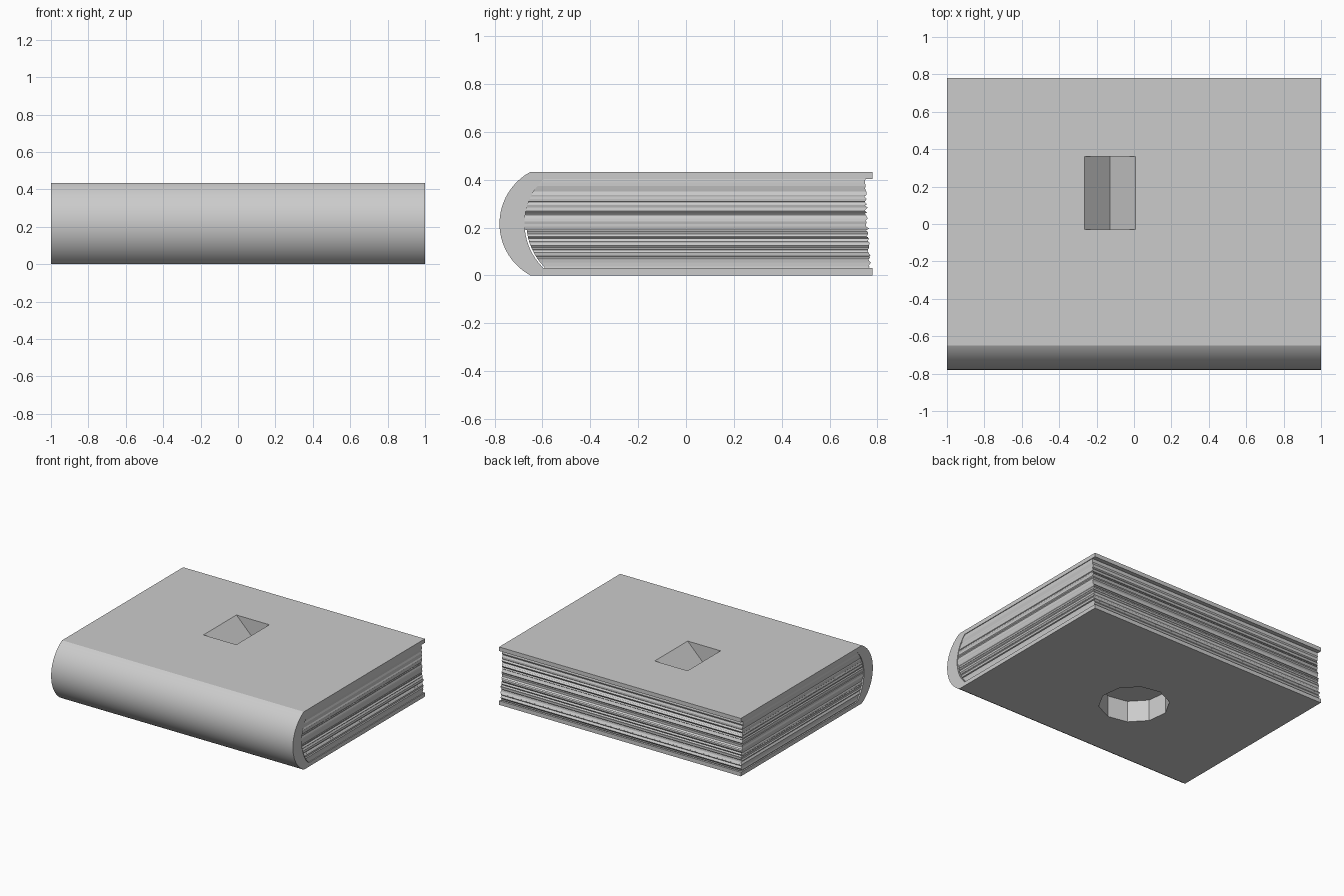
import bpy, bmesh, math, random
from mathutils import Vector

random.seed(4)
H = 0.433                 # total thickness
T = 0.03                  # cover board thickness
BACK = 0.78               # fore edge of the boards

cube = bpy.data.objects.get("Cube")
if cube:
    bpy.data.objects.remove(cube, do_unlink=True)

grey = bpy.data.materials.new("light_grey")
grey.use_nodes = True
grey.diffuse_color = (0.6, 0.6, 0.6, 1)
grey.node_tree.nodes["Principled BSDF"].inputs["Base Color"].default_value = (0.6, 0.6, 0.6, 1)


def finish(name, bm):
    bmesh.ops.recalc_face_normals(bm, faces=bm.faces)
    mesh = bpy.data.meshes.new(name)
    bm.to_mesh(mesh)
    bm.free()
    mesh.materials.append(grey)
    obj = bpy.data.objects.new(name, mesh)
    bpy.context.collection.objects.link(obj)
    return obj


def prism(name, points, offset):
    """Extrude a closed outline along the given vector."""
    bm = bmesh.new()
    face = bm.faces.new([bm.verts.new(p) for p in points])
    ext = bmesh.ops.extrude_face_region(bm, geom=[face])
    moved = [v for v in ext["geom"] if isinstance(v, bmesh.types.BMVert)]
    bmesh.ops.translate(bm, vec=Vector(offset), verts=moved)
    return finish(name, bm)


def bow(y_end, z_low, z_high, sagitta, z):
    """y of a circular arc bulging towards the front."""
    half = (z_high - z_low) / 2
    radius = (half ** 2 + sagitta ** 2) / (2 * sagitta)
    dz = z - (z_low + z_high) / 2
    return y_end + radius - sagitta - math.sqrt(radius ** 2 - dz ** 2)


def outer(z):
    return bow(-0.65, 0, H, 0.13, z)


def inner(z):
    return bow(-0.595, T, H - T, 0.08, min(max(z, T), H - T))


def arc_points(fn, low, high, n=24):
    zs = [(low + high) / 2 - (high - low) / 2 * math.cos(math.pi * i / n) for i in range(n + 1)]
    return [(-1, fn(z), z) for z in zs]


# Cover: two boards joined by the rounded spine
outline = arc_points(outer, 0, H)
outline += [(-1, BACK, H), (-1, BACK, H - T)]
outline += arc_points(inner, T, H - T)[::-1]
outline += [(-1, BACK, T), (-1, BACK, 0)]
cover = prism("cover", outline, (2, 0, 0))

# Page block: stacked rings with ragged edges
levels = [T - 0.01]
while levels[-1] < H - T:
    levels.append(levels[-1] + random.choice((0.003, 0.006, 0.01, 0.014)))
levels[-1] = H - T + 0.01
bm = bmesh.new()
previous = None
for z in levels:
    # the lower pages stand slightly clear of the spine
    front = inner(z) + (0.008 if z < 0.19 else -0.006)
    back = 0.772 - 0.06 * z + random.uniform(-0.009, 0.005)
    left, right = (1 - random.uniform(0.001, 0.011) for _ in range(2))
    ring = [bm.verts.new(p) for p in
            ((-right, front, z), (left, front, z), (left, back, z), (-right, back, z))]
    if previous:
        for i in range(4):
            j = (i + 1) % 4
            bm.faces.new((previous[i], previous[j], ring[j], ring[i]))
    else:
        bm.faces.new(ring[::-1])
    previous = ring
bm.faces.new(previous)
pages = finish("pages", bm)

# Cutters: V-shaped notch in the top, ten-sided socket in the underside
mid, half = -0.129, 0.136
notch = prism("notch_cutter",
              [(mid - half, -0.03, H), (mid, -0.03, H - half),
               (mid + half, -0.03, H), (mid, -0.03, H + half)], (0, 0.39, 0))
angles = [math.radians(25 + 36 * i) for i in range(10)]
socket = prism("socket_cutter",
               [(-0.043 + 0.242 * math.cos(a), -0.05 + 0.242 * math.sin(a), -0.1) for a in angles],
               (0, 0, 0.26))
cutters = (notch, socket)
for obj in (cover, pages):
    for cutter in cutters:
        cutter.hide_render = True
        mod = obj.modifiers.new(cutter.name, "BOOLEAN")
        mod.operation = "DIFFERENCE"
        mod.solver = "EXACT"
        mod.object = cutter
bpy.context.view_layer.update()
depsgraph = bpy.context.evaluated_depsgraph_get()
for obj in (cover, pages):
    cut = bpy.data.meshes.new_from_object(obj.evaluated_get(depsgraph))
    obj.modifiers.clear()
    obj.data = cut
for cutter in cutters:
    bpy.data.objects.remove(cutter, do_unlink=True)

# Smooth spine, crisp board edges
bpy.ops.object.select_all(action="DESELECT")
cover.select_set(True)
bpy.context.view_layer.objects.active = cover
bpy.ops.object.shade_smooth_by_angle(angle=math.radians(20))
